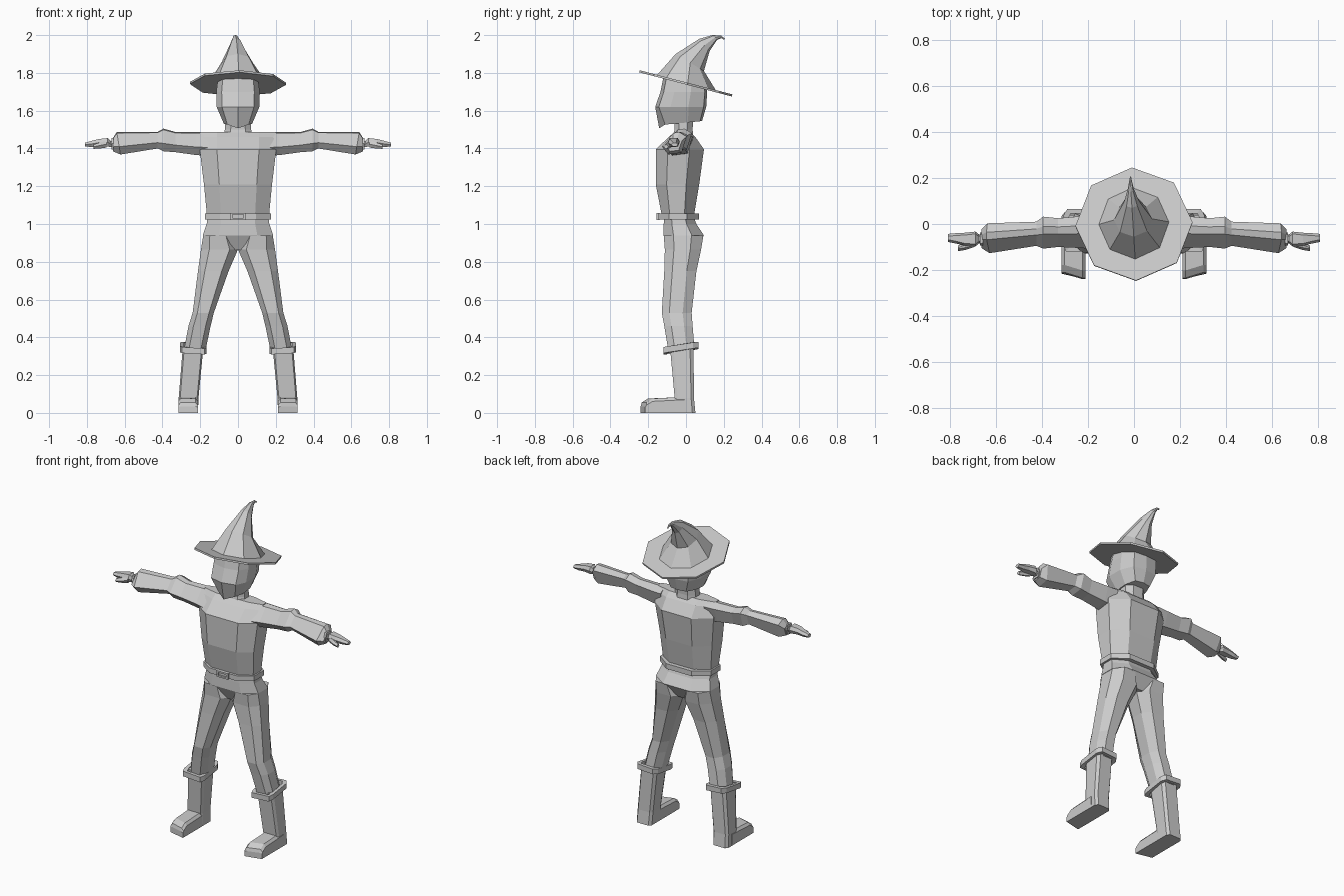
import bpy, bmesh, math
from mathutils import Vector

if "Cube" in bpy.data.objects:
    bpy.data.objects.remove(bpy.data.objects["Cube"])

mat = bpy.data.materials.new("plain grey")
mat.diffuse_color = (0.6, 0.6, 0.6, 1)
mat.use_nodes = True
mat.node_tree.nodes["Principled BSDF"].inputs["Base Color"].default_value = mat.diffuse_color


def loft(name, rings, closed=False):
    """Skin a list of equal rings; cap the ends, or join them when closed."""
    bm = bmesh.new()
    vs = [[bm.verts.new(p) for p in r] for r in rings]
    n = len(vs[0])
    pairs = list(zip(vs, vs[1:])) + ([(vs[-1], vs[0])] if closed else [])
    for a, b in pairs:
        for i in range(n):
            j = (i + 1) % n
            bm.faces.new((a[i], a[j], b[j], b[i]))
    if not closed:
        bm.faces.new(vs[0])
        bm.faces.new(vs[-1])
    bmesh.ops.recalc_face_normals(bm, faces=bm.faces)
    me = bpy.data.meshes.new(name)
    bm.to_mesh(me)
    bm.free()
    me.materials.append(mat)
    ob = bpy.data.objects.new(name, me)
    bpy.context.collection.objects.link(ob)
    return ob


# cross-section templates, x in -1..1, y in 0 (front)..1 (back)
OCT = [(-.55, 0), (.55, 0), (1, .25), (1, .7), (.5, 1), (-.5, 1), (-1, .7), (-1, .25)]
BOX = [(-.85, 0), (.85, 0), (1, .15), (1, .85), (.75, 1), (-.75, 1), (-1, .85), (-1, .15)]
SKULL = [(0, 0), (.75, .07), (1, .3), (1, .65), (.7, .95), (0, 1),
         (-.7, .95), (-1, .65), (-1, .3), (-.75, .07)]


def level(z, x0, x1, y0, y1, shape=OCT, tilt=0):
    """Roughly horizontal ring; tilt raises the back relative to the front."""
    c, w = (x0 + x1) / 2, (x1 - x0) / 2
    return [(c + a * w, y0 + b * (y1 - y0), z + tilt * (b - .5)) for a, b in shape]


def mirrored(rings, s):
    return [[(s * x, y, z) for x, y, z in r] for r in rings]


# torso, hips and neck
loft("torso", [level(z, -w, w, f, b) for z, w, f, b in [
    (1.03, .163, -.125, .04), (1.21, .18, -.16, .07), (1.395, .203, -.16, .095),
    (1.46, .203, -.092, .05), (1.488, .2, -.06, .02)]])
loft("hips", [level(z, -w, w, f, b) for z, w, f, b in [
    (1.04, .16, -.115, .04), (1.0, .166, -.118, .055), (.94, .186, -.12, .095),
    (.862, .04, -.08, .05)]])
loft("neck", [level(1.44, -.075, .075, -.075, .04), level(1.5, -.07, .07, -.06, .035),
              level(1.6, -.065, .065, -.06, .04)])

# head with pointed chin: the front centre vertex sits lower at the jaw
head = [level(z, -w, w, f, b, SKULL, t) for z, w, f, b, t in [
    (1.535, .075, -.125, .085, .02), (1.62, .113, -.163, .107, 0),
    (1.70, .115, -.135, .112, 0), (1.765, .105, -.115, .105, -.07)]]
head[0][0] = (0, -.142, 1.507)
loft("head", head)


# belt and cuffs as closed square bands
def band(name, z, h, x0, x1, y0, y1, t, shape, tilt=0, s=1, lean=0):
    o = level(z, x0, x1, y0, y1, shape, tilt)
    i = level(z, x0 + t, x1 - t, y0 + t, y1 - t, shape, tilt)
    c = (x0 + x1) / 2
    at = lambda r, d: [(x, y, zz + d + lean * (x - c)) for x, y, zz in r]
    return loft(name, mirrored([at(o, -h), at(o, h), at(i, h), at(i, -h)], s), True)


band("belt", 1.04, .016, -.175, .175, -.145, .07, .025, OCT)

# buckle: rectangular frame with a prong plate
def rect(w, h, y):
    return [(a * w, y, 1.04 + b * h) for a, b in ((-1, -1), (1, -1), (1, 1), (-1, 1))]
loft("buckle", [rect(.04, .019, -.14), rect(.04, .019, -.156),
                rect(.028, .009, -.156), rect(.028, .009, -.14)], True)

# hat brim and crown
def hat_ring(front, back, rx, off=0):
    f, b = Vector((0, *front)), Vector((0, *back))
    out = []
    for i in range(8):
        a = i * math.pi / 4 + .035
        p = (f + b) / 2 + (f - b) / 2 * math.cos(a)
        out.append((rx * math.sin(a) - off, p.y, p.z))
    return out

loft("hat_brim", [hat_ring((-.248, 1.803), (.243, 1.675), .255),
                  hat_ring((-.246, 1.814), (.246, 1.686), .255)])
loft("hat_crown", [hat_ring(*r) for r in [
    ((-.157, 1.785), (.163, 1.70), .157), ((-.055, 1.90), (.095, 1.81), .083, .004),
    ((.07, 1.98), (.125, 1.915), .033, .01), ((.14, 2.0), (.165, 1.975), .013, .014),
    ((.185, 1.998), (.188, 1.984), .006, .015), ((.208, 1.98), (.198, 1.976), .003, .015)]])


def arm_ring(x, yb, yf, zt, zb, shift=0):
    """Arm section across x: top ridge, sloping front, underside and back."""
    d, h = yb - yf, zt - zb
    prof = [(0, .8), (.3, 1), (.55, .95), (1, .35), (.75, 0), (.2, .08)]
    return [(x + shift * (v - .5), yb - u * d, zb + v * h) for u, v in prof]


def hand_ring(x, yb, yf, zt, zb):
    m = (zt + zb) / 2
    return [(x, yb, m), (x, yb - .01, zt), (x, yf + .01, zt), (x, yf, m),
            (x, yf + .01, zb), (x, yb - .01, zb)]


for s, side in ((1, "left"), (-1, "right")):
    # sleeve with flared elbow and flared end
    loft(side + "_sleeve", mirrored([
        arm_ring(.15, .04, -.12, 1.488, 1.36), arm_ring(.22, .035, -.105, 1.487, 1.365),
        arm_ring(.33, .025, -.10, 1.487, 1.38),
        arm_ring(.395, .032, -.107, 1.505, 1.385), arm_ring(.425, .01, -.095, 1.488, 1.4),
        arm_ring(.632, .003, -.127, 1.487, 1.368, .02),
        arm_ring(.663, -.022, -.105, 1.453, 1.385)], s))
    # wrist, mitten hand and thumb
    loft(side + "_hand", mirrored([
        hand_ring(.64, -.045, -.085, 1.44, 1.405), hand_ring(.675, -.045, -.085, 1.44, 1.408),
        hand_ring(.69, -.033, -.097, 1.455, 1.41), hand_ring(.735, -.038, -.095, 1.45, 1.412),
        hand_ring(.775, -.04, -.085, 1.44, 1.408), hand_ring(.81, -.043, -.078, 1.43, 1.41)], s))
    loft(side + "_wristband", mirrored([hand_ring(.658, -.036, -.094, 1.455, 1.395),
                                        hand_ring(.67, -.036, -.094, 1.455, 1.395)], s))
    loft(side + "_thumb", mirrored([
        hand_ring(.695, -.07, -.1, 1.44, 1.405), hand_ring(.73, -.08, -.112, 1.432, 1.4),
        hand_ring(.765, -.093, -.118, 1.42, 1.398)], s))
    # trouser leg
    loft(side + "_leg", mirrored([level(z, a, b, f, k) for z, a, b, f, k in [
        (.94, .03, .184, -.118, .092), (.865, .0, .196, -.112, .08),
        (.75, .05, .212, -.115, .055), (.53, .128, .24, -.128, .03),
        (.46, .145, .262, -.115, .035), (.34, .17, .285, -.095, .045)]], s))
    # boot cuff
    band(side + "_boot_cuff", .343, .016, .167, .307, -.12, .066, .02, BOX, .028, s, -.06 + .12)
    # boot shaft and foot
    loft(side + "_boot", mirrored([level(z, a, b, f, k, BOX) for z, a, b, f, k in [
        (.35, .183, .292, -.085, .04), (.08, .209, .314, -.06, .042),
        (0, .212, .316, -.06, .05)]], s))
    foot = []
    for y, h in ((0, .085), (-.06, .082), (-.19, .076), (-.222, .055), (-.228, .0)):
        k = .012 if y < -.1 else 0
        foot.append([(.212, y - k, 0), (.316, y + k, 0), (.316, y + k, max(h - .015, .03)),
                     (.303, y + k, max(h, .035)), (.225, y - k, max(h, .035)),
                     (.212, y - k, max(h - .015, .03))])
    loft(side + "_foot", mirrored(foot, s))
